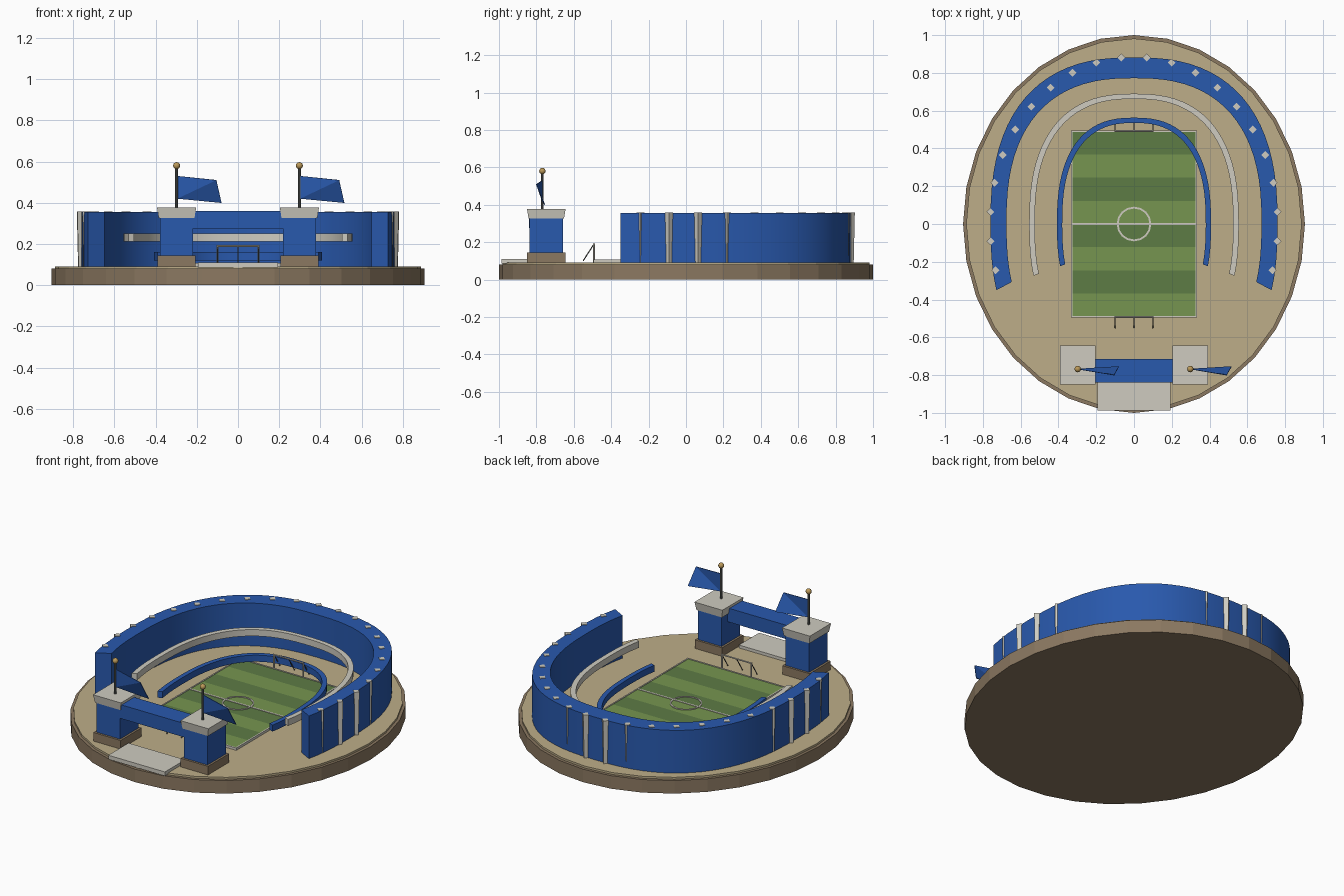
import bpy
import bmesh
import math
from mathutils import Vector

if "Cube" in bpy.data.objects:
    bpy.data.objects.remove(bpy.data.objects["Cube"])


def mat(name, rgb):
    m = bpy.data.materials.new(name)
    m.diffuse_color = (*rgb, 1)
    m.use_nodes = True
    m.node_tree.nodes["Principled BSDF"].inputs["Base Color"].default_value = m.diffuse_color
    return m


BLUE = mat("blue", (0.022, 0.10, 0.42))
STONE = mat("stone", (0.62, 0.60, 0.53))
SAND = mat("sand", (0.51, 0.42, 0.25))
EARTH = mat("earth", (0.26, 0.19, 0.12))
GRASS_A = mat("grass_dark", (0.11, 0.20, 0.06))
GRASS_B = mat("grass_light", (0.18, 0.30, 0.08))
METAL = mat("metal", (0.12, 0.13, 0.12))
GOLD = mat("gold", (0.50, 0.32, 0.10))


def finish(name, bm, material, smooth=False):
    bmesh.ops.recalc_face_normals(bm, faces=bm.faces)
    me = bpy.data.meshes.new(name)
    bm.to_mesh(me)
    bm.free()
    me.materials.append(material)
    ob = bpy.data.objects.new(name, me)
    bpy.context.collection.objects.link(ob)
    if smooth:
        bpy.context.view_layer.objects.active = ob
        ob.select_set(True)
        bpy.ops.object.shade_smooth_by_angle(angle=math.radians(30))
        ob.select_set(False)
    return ob


def loft(name, lower, upper, material, smooth=False):
    """Closed solid between two matching outlines."""
    bm = bmesh.new()
    a = [bm.verts.new(p) for p in lower]
    b = [bm.verts.new(p) for p in upper]
    n = len(a)
    bm.faces.new(a[::-1])
    bm.faces.new(b)
    for i in range(n):
        j = (i + 1) % n
        bm.faces.new((a[i], a[j], b[j], b[i]))
    return finish(name, bm, material, smooth)


def box(name, x0, x1, y0, y1, z0, z1, material, flare=0.0):
    def rect(g, z):
        return [(x0 - g, y0 - g, z), (x1 + g, y0 - g, z), (x1 + g, y1 + g, z), (x0 - g, y1 + g, z)]
    return loft(name, rect(0, z0), rect(flare, z1), material)


def ellipse(rx, ry, z, n=32):
    return [(rx * math.cos(2 * math.pi * i / n), ry * math.sin(2 * math.pi * i / n), z) for i in range(n)]


def rod(name, p, q, r, material, sides=8, r2=None):
    p, q = Vector(p), Vector(q)
    d = q - p
    bm = bmesh.new()
    bmesh.ops.create_cone(bm, cap_ends=True, segments=sides, radius1=r,
                          radius2=r if r2 is None else r2, depth=d.length)
    bmesh.ops.transform(bm, matrix=d.to_track_quat('Z', 'Y').to_matrix().to_4x4(), verts=bm.verts)
    bmesh.ops.translate(bm, vec=(p + q) / 2, verts=bm.verts)
    return finish(name, bm, material)


def curve_pt(a, b, t):
    c, s = math.cos(t), math.sin(t)
    e = 0.8
    return (a * math.copysign(abs(c) ** e, c), b * math.copysign(abs(s) ** e, s))


def u_band(name, outer, inner, z0, z1, material, n=48):
    """Horseshoe band open towards the front."""
    bm = bmesh.new()
    start, end = math.radians(-18.4), math.radians(198.4)
    rings = []
    for i in range(n + 1):
        t = start + (end - start) * i / n
        o, k = curve_pt(*outer, t), curve_pt(*inner, t)
        rings.append([bm.verts.new((*o, z0)), bm.verts.new((*o, z1)),
                      bm.verts.new((*k, z1)), bm.verts.new((*k, z0))])
    for r, s in zip(rings, rings[1:]):
        for j in range(4):
            k = (j + 1) % 4
            bm.faces.new((r[j], r[k], s[k], s[j]))
    bm.faces.new(rings[0])
    bm.faces.new(rings[-1][::-1])
    return finish(name, bm, material, True)


# Oval base and sand plaza
loft("base", ellipse(0.905, 1.0, 0), ellipse(0.905, 1.0, 0.08), EARTH)
loft("plaza", ellipse(0.888, 0.982, 0.075), ellipse(0.888, 0.982, 0.092), SAND)

# Stand wall, walkway rail and pitch-side rail
u_band("stand_wall", (0.76, 0.882), (0.675, 0.772), 0.09, 0.355, BLUE)
u_band("walkway_rail", (0.555, 0.69), (0.525, 0.662), 0.212, 0.252, STONE)
u_band("pitch_rail", (0.408, 0.563), (0.38, 0.535), 0.12, 0.16, BLUE)

# Slim pillars around the stand
for i in range(22):
    t = math.radians(-16 + 212 * i / 21)
    x, y = 0.763 * math.cos(t), 0.885 * math.sin(t)
    rod(f"pillar_{i}", (x, y, 0.09), (x, y, 0.358), 0.015, STONE, 4, 0.021)

# Striped pitch with white markings
step = 0.98 / 8
for i in range(8):
    y = -0.49 + i * step
    box(f"pitch_stripe_{i}", -0.33, 0.33, y, y + step, 0.09, 0.104, GRASS_A if i % 2 else GRASS_B)
for s in (-1, 1):
    box("side_line", s * 0.33 - 0.004, s * 0.33 + 0.004, -0.494, 0.494, 0.09, 0.107, STONE)
    box("end_line", -0.33, 0.33, s * 0.49 - 0.004, s * 0.49 + 0.004, 0.09, 0.107, STONE)
box("halfway_line", -0.33, 0.33, -0.005, 0.005, 0.1, 0.107, STONE)
bm = bmesh.new()
for r in (0.092, 0.082):
    for z in (0.102, 0.108):
        for p in ellipse(r, r, z, 16):
            bm.verts.new(p)
bm.verts.ensure_lookup_table()
for i in range(16):
    j = (i + 1) % 16
    for a, b in ((0, 16), (16, 48), (48, 32), (32, 0)):
        bm.faces.new([bm.verts[k] for k in (a + i, a + j, b + j, b + i)])
finish("centre_circle", bm, STONE)

# Goals
for s in (-1, 1):
    y, back = s * 0.492, s * 0.55
    rod("goal_crossbar", (-0.104, y, 0.19), (0.104, y, 0.19), 0.005, STONE, 6)
    for x in (-0.1, 0, 0.1):
        rod("goal_brace", (x, y, 0.19), (x, back, 0.1), 0.003, METAL, 6)
        if x:
            rod("goal_post", (x, y, 0.09), (x, y, 0.19), 0.005, STONE, 6)

# Gate: towers with flags, beam and entrance step
for s in (-1, 1):
    x, y = s * 0.298, -0.747
    box("tower_foot", x - 0.093, x + 0.093, y - 0.103, y + 0.103, 0.09, 0.145, EARTH)
    box("tower_shaft", x - 0.08, x + 0.08, y - 0.09, y + 0.09, 0.14, 0.335, BLUE)
    box("tower_cap", x - 0.087, x + 0.087, y - 0.095, y + 0.095, 0.327, 0.377, STONE, 0.008)
    py = -0.768
    rod("flag_pole", (x, py, 0.37), (x, py, 0.575), 0.007, METAL)
    bm = bmesh.new()
    bmesh.ops.create_uvsphere(bm, u_segments=12, v_segments=8, radius=0.017)
    bmesh.ops.translate(bm, vec=(x, py, 0.58), verts=bm.verts)
    finish("pole_ball", bm, GOLD, True)
    bm = bmesh.new()
    v = [bm.verts.new(p) for p in ((x + 0.004, py, 0.53), (x + 0.004, py, 0.42),
                                   (x + 0.218, -0.755, 0.40), (x + 0.193, -0.80, 0.51))]
    bm.faces.new((v[0], v[1], v[3]))
    bm.faces.new((v[1], v[2], v[3]))
    flag = finish("flag", bm, BLUE)
    m = flag.modifiers.new("thickness", 'SOLIDIFY')
    m.thickness = 0.004
    m.offset = 0
box("gate_beam", -0.222, 0.222, -0.84, -0.716, 0.275, 0.36, BLUE)
box("entrance_step", -0.193, 0.193, -0.987, -0.79, 0.085, 0.11, STONE)
